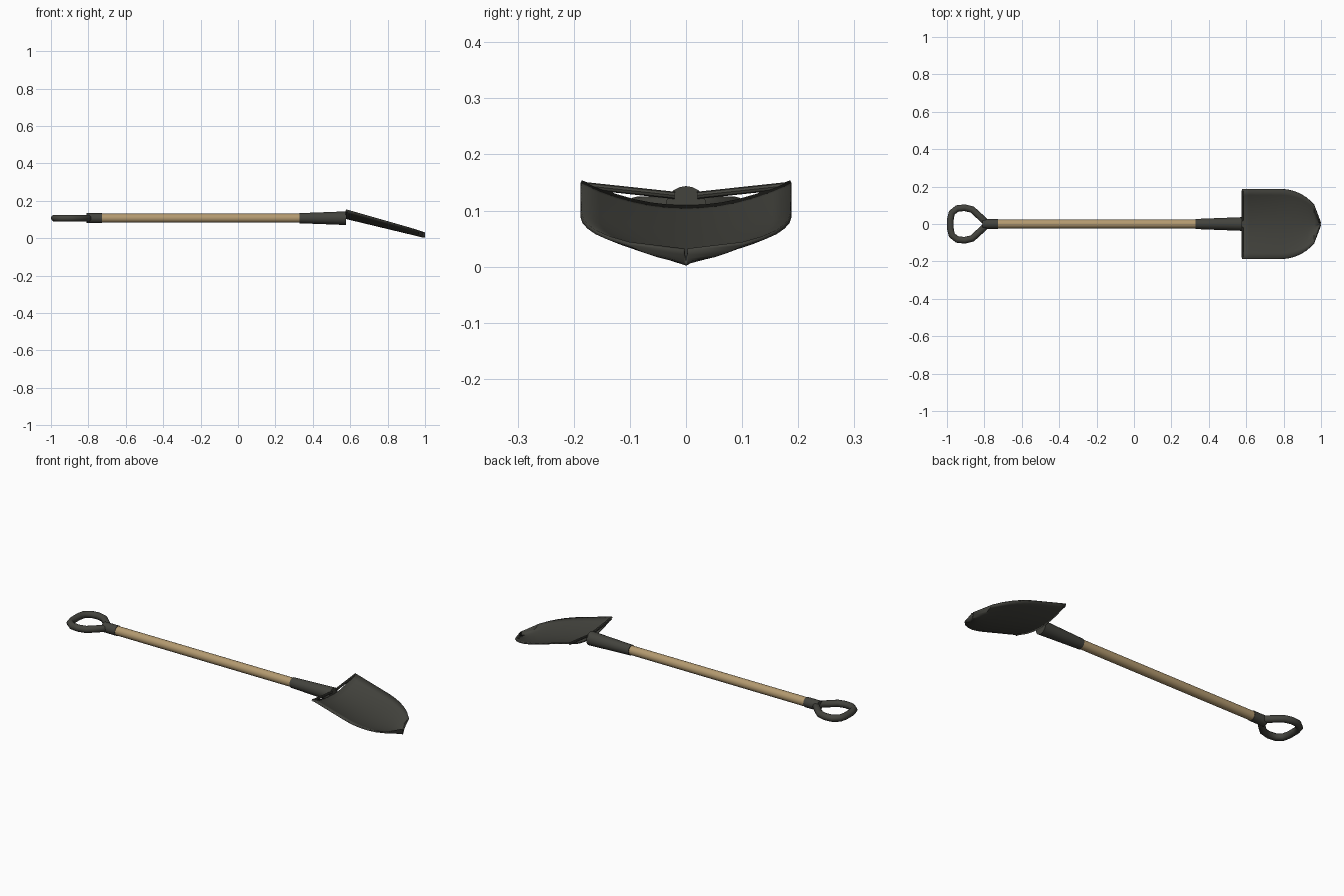
import bpy, bmesh, math
from mathutils import Vector

if "Cube" in bpy.data.objects:
    bpy.data.objects.remove(bpy.data.objects["Cube"])


def material(name, rgb):
    m = bpy.data.materials.new(name)
    m.diffuse_color = (*rgb, 1)
    m.use_nodes = True
    m.node_tree.nodes["Principled BSDF"].inputs["Base Color"].default_value = m.diffuse_color
    return m


STEEL = material("dark steel", (0.056, 0.056, 0.047))
WOOD = material("light wood", (0.45, 0.32, 0.16))
AXIS_Z = 0.107


def finish(name, bm, mat, angle=40):
    bmesh.ops.recalc_face_normals(bm, faces=bm.faces)
    me = bpy.data.meshes.new(name)
    bm.to_mesh(me)
    bm.free()
    me.materials.append(mat)
    ob = bpy.data.objects.new(name, me)
    bpy.context.collection.objects.link(ob)
    bpy.ops.object.select_all(action='DESELECT')
    bpy.context.view_layer.objects.active = ob
    ob.select_set(True)
    bpy.ops.object.shade_smooth_by_angle(angle=math.radians(angle))
    return ob


def rod(name, a, b, r1, r2, mat, sides=20):
    """Capped cone or cylinder from point a to point b."""
    a, b = Vector(a), Vector(b)
    bm = bmesh.new()
    bmesh.ops.create_cone(bm, cap_ends=True, segments=sides, radius1=r1,
                          radius2=r2, depth=(b - a).length)
    bm.transform((b - a).to_track_quat('Z', 'Y').to_matrix().to_4x4())
    bmesh.ops.translate(bm, vec=(a + b) / 2, verts=bm.verts)
    return finish(name, bm, mat)


# Straight parts along the axis
rod("shaft", (-0.75, 0, AXIS_Z), (0.36, 0, AXIS_Z), 0.024, 0.024, WOOD)
rod("handle_collar", (-0.81, 0, AXIS_Z), (-0.728, 0, AXIS_Z), 0.0265, 0.0265, STEEL)
rod("blade_socket", (0.33, 0, AXIS_Z), (0.578, 0, AXIS_Z), 0.027, 0.0365, STEEL)

# Foot steps along the rear edge of the blade
for side, label in ((1, "left"), (-1, "right")):
    rod("foot_step_" + label, (0.58, side * 0.02, 0.127),
        (0.58, side * 0.178, 0.144), 0.0065, 0.0065, STEEL, 8)

# D-shaped grip: a closed rounded tube
half = [(-0.795, 0.012), (-0.835, 0.05), (-0.865, 0.077), (-0.905, 0.087),
        (-0.945, 0.083), (-0.974, 0.06), (-0.982, 0.025)]
path = half + [(x, -y) for x, y in reversed(half)]
bm = bmesh.new()
rings = []
for i, (x, y) in enumerate(path):
    p, q = Vector(path[i - 1]), Vector(path[(i + 1) % len(path)])
    t = (q - p).normalized()
    n = Vector((t.y, -t.x))
    ring = []
    for k in range(12):
        a = 2 * math.pi * k / 12
        c = 0.018 * math.cos(a)
        ring.append(bm.verts.new((x + n.x * c, y + n.y * c,
                                  AXIS_Z + 0.018 * math.sin(a))))
    rings.append(ring)
for i, ring in enumerate(rings):
    nxt = rings[(i + 1) % len(rings)]
    for k in range(12):
        j = (k + 1) % 12
        bm.faces.new((ring[k], ring[j], nxt[j], nxt[k]))
finish("grip", bm, STEEL, 60)

# Blade: dished sheet, every row curls up by the same rule, narrowing to the tip
ROWS, COLS = 12, 12
bm = bmesh.new()
grid = []
for i in range(ROWS + 1):
    u = i / ROWS
    x = 0.578 + 0.42 * u
    t = max(0, (x - 0.78) / 0.218)
    w = max(0.004, 0.187 * math.sqrt(max(0, 1 - t * t)))
    sag = 0.045 + (0.026 - 0.045) * u
    edge = 0.151 - 0.12 * u
    row = []
    for j in range(COLS + 1):
        s = 2 * j / COLS - 1
        row.append(bm.verts.new((x, s * w, edge - sag * (1 - s * s))))
    grid.append(row)
for i in range(ROWS):
    for j in range(COLS):
        bm.faces.new((grid[i][j], grid[i + 1][j], grid[i + 1][j + 1], grid[i][j + 1]))
blade = finish("blade", bm, STEEL, 35)
shell = blade.modifiers.new("thickness", 'SOLIDIFY')
shell.thickness = 0.007
shell.offset = 0
